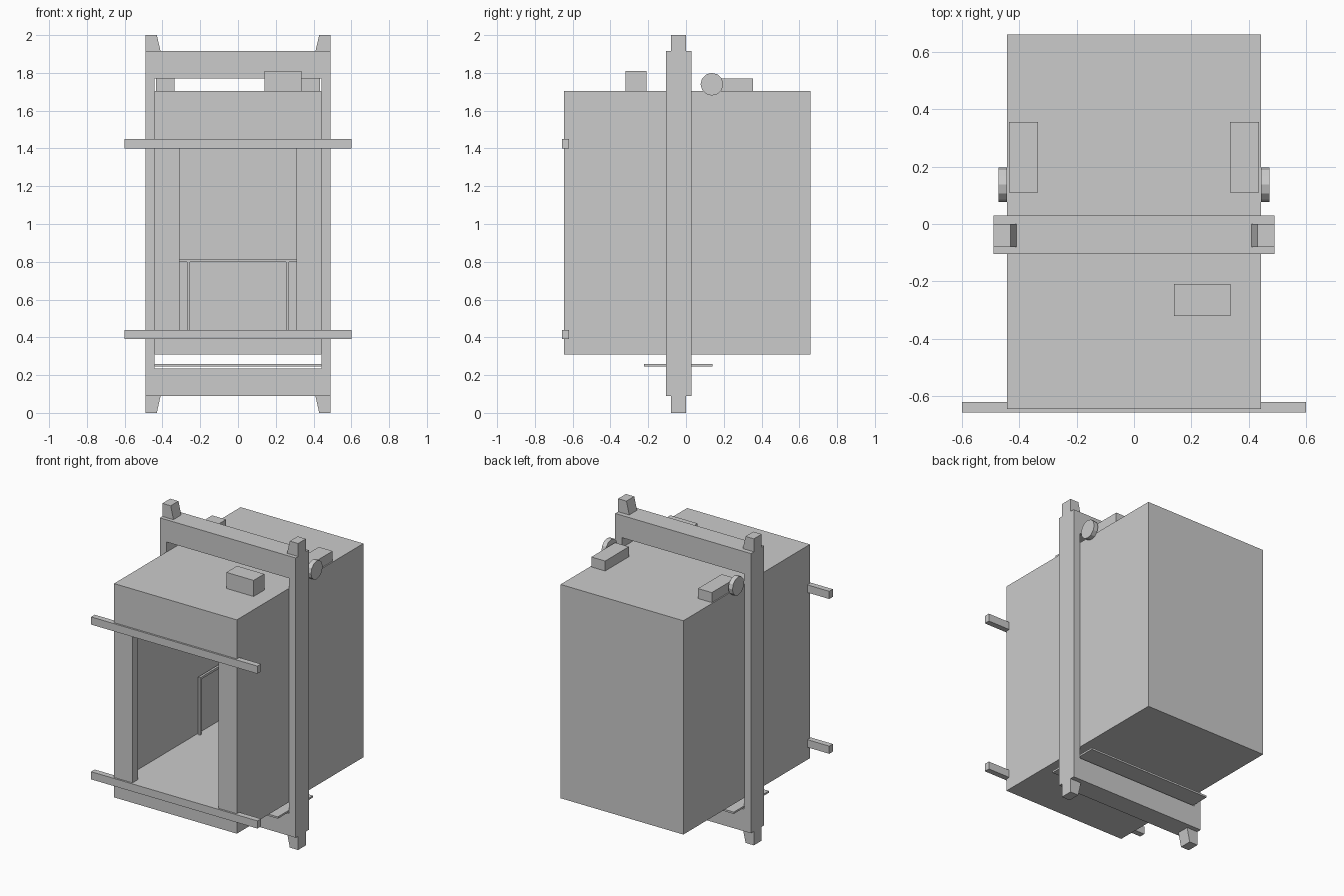
import bpy, bmesh, math

if "Cube" in bpy.data.objects:
    bpy.data.objects.remove(bpy.data.objects["Cube"])


def finish(name, bm):
    bmesh.ops.recalc_face_normals(bm, faces=bm.faces)
    me = bpy.data.meshes.new(name)
    bm.to_mesh(me)
    bm.free()
    ob = bpy.data.objects.new(name, me)
    bpy.context.collection.objects.link(ob)
    return ob


def loft(bm, rings):
    """Skin a chain of equal-sized vertex rings and cap both ends."""
    vs = [[bm.verts.new(p) for p in r] for r in rings]
    n = len(vs[0])
    for a, b in zip(vs, vs[1:]):
        for i in range(n):
            j = (i + 1) % n
            bm.faces.new((a[i], a[j], b[j], b[i]))
    bm.faces.new(vs[0])
    bm.faces.new(vs[-1])


def rect_xz(y, x, z0, z1):
    return [(-x, y, z0), (x, y, z0), (x, y, z1), (-x, y, z1)]


def box(name, x0, x1, y0, y1, z0, z1):
    bm = bmesh.new()
    loft(bm, [[(x0, y0, z), (x1, y0, z), (x1, y1, z), (x0, y1, z)] for z in (z0, z1)])
    return finish(name, bm)


# Hollow cabin: outer shell, door opening, reveal, then the inner room
bm = bmesh.new()
loft(bm, [rect_xz(0.66, 0.443, 0.31, 1.705), rect_xz(-0.645, 0.443, 0.31, 1.705),
          rect_xz(-0.645, 0.31, 0.44, 1.40), rect_xz(-0.59, 0.31, 0.44, 1.40),
          rect_xz(-0.59, 0.39, 0.44, 1.60), rect_xz(0.605, 0.39, 0.44, 1.60)])
# drop the zero-area-free flush threshold seam
bmesh.ops.dissolve_degenerate(bm, edges=bm.edges, dist=1e-5)
finish("cabin", bm)

# Door track bars above and below the opening
for name, z in (("lower_door_track", 0.39), ("upper_door_track", 1.40)):
    box(name, -0.6, 0.6, -0.657, -0.62, z, z + 0.05)

# Carrying frame: one closed rectangular ring around the cabin
bm = bmesh.new()
rings = [rect_xz(y, x, a, b) for y, x, a, b in (
    (-0.105, 0.49, 0.09, 1.915), (0.03, 0.49, 0.09, 1.915),
    (0.03, 0.441, 0.235, 1.77), (-0.105, 0.441, 0.235, 1.77))]
vs = [[bm.verts.new(p) for p in r] for r in rings]
for k in range(4):
    a, b = vs[k], vs[(k + 1) % 4]
    for i in range(4):
        j = (i + 1) % 4
        bm.faces.new((a[i], a[j], b[j], b[i]))
finish("carrying_frame", bm)

# Plate under the cabin
box("safety_plate", -0.443, 0.443, -0.222, 0.14, 0.246, 0.258)

# Tapered guide shoes at the four frame corners
for side, sx in (("left", -1), ("right", 1)):
    for level, zb, zt in (("upper", 1.915, 2.0), ("lower", 0.09, 0.0)):
        prof = [(0.41, zb), (0.49, zb), (0.49, zt), (0.43, zt)]
        bm = bmesh.new()
        loft(bm, [[(sx * x, y, z) for x, z in prof] for y in (-0.08, 0.0)])
        finish(f"{level}_{side}_guide_shoe", bm)

    # Roof box and pulley disc on each side
    xa, xb = sorted((sx * 0.335, sx * 0.435))
    box(f"{side}_roof_box", xa, xb, 0.11, 0.355, 1.705, 1.77)
    bm = bmesh.new()
    loft(bm, [[(sx * x, 0.137 + 0.06 * math.cos(t), 1.74 + 0.06 * math.sin(t))
               for t in (math.tau * i / 12 for i in range(12))]
              for x in (0.443, 0.473)])
    finish(f"{side}_pulley", bm)

    # Side handrail with its posts
    xa, xb = sorted((sx * 0.38, sx * 0.365))
    box(f"{side}_handrail", xa, xb, 0.13, 0.575, 0.80, 0.815)
    box(f"{side}_handrail_post", xa, xb, 0.13, 0.145, 0.44, 0.80)
    xa, xb = sorted((sx * 0.27, sx * 0.255))
    box(f"{side}_back_rail_post", xa, xb, 0.575, 0.59, 0.44, 0.80)

# Back handrail and control box on the roof
box("back_handrail", -0.38, 0.38, 0.575, 0.59, 0.80, 0.815)
box("control_box", 0.14, 0.337, -0.32, -0.21, 1.705, 1.81)
